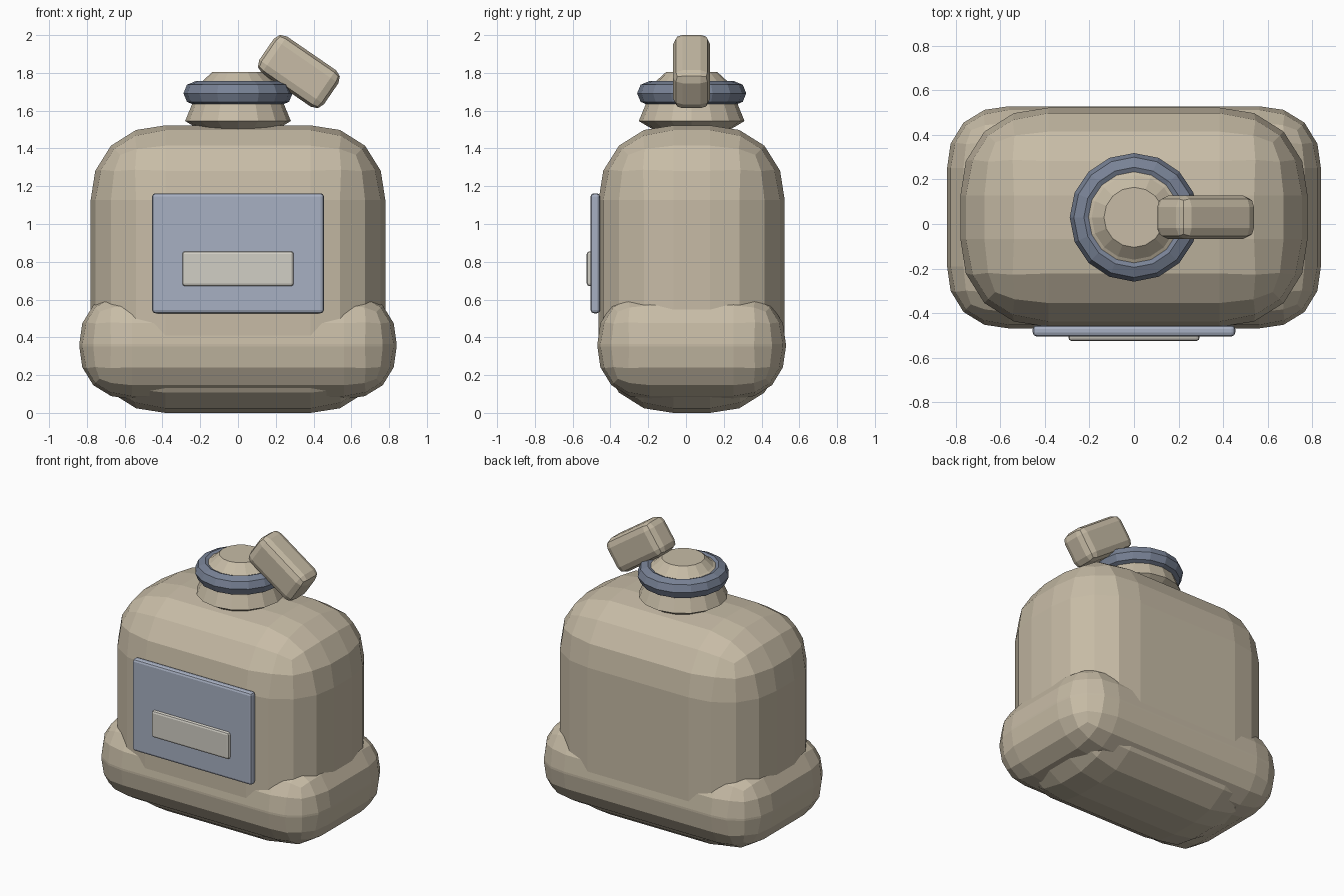
import bpy, bmesh, math
from mathutils import Vector

cube = bpy.data.objects.get("Cube")
if cube:
    bpy.data.objects.remove(cube, do_unlink=True)

MID_Y = 0.03  # depth centre of the canteen


def material(name, rgb):
    m = bpy.data.materials.new(name)
    m.use_nodes = True
    m.diffuse_color = (*rgb, 1)
    m.node_tree.nodes["Principled BSDF"].inputs["Base Color"].default_value = (*rgb, 1)
    return m


beige = material("beige shell", (0.57, 0.50, 0.38))
slate = material("dark slate collar", (0.19, 0.225, 0.305))
blue = material("pale blue panel", (0.39, 0.435, 0.54))
cream = material("pale cream label", (0.64, 0.62, 0.56))


def add_object(name, bm, mat):
    bmesh.ops.recalc_face_normals(bm, faces=bm.faces)
    mesh = bpy.data.meshes.new(name)
    bm.to_mesh(mesh)
    bm.free()
    mesh.materials.append(mat)
    ob = bpy.data.objects.new(name, mesh)
    bpy.context.collection.objects.link(ob)
    return ob


def rounded_box(name, size, centre, radius, segments, mat, tilt=0, profile=0.5):
    bm = bmesh.new()
    bmesh.ops.create_cube(bm, size=1)
    bmesh.ops.scale(bm, vec=Vector(size), verts=bm.verts)
    bmesh.ops.bevel(bm, geom=bm.edges[:], offset=radius, segments=segments,
                    profile=profile, affect='EDGES', clamp_overlap=True)
    ob = add_object(name, bm, mat)
    ob.location = centre
    ob.rotation_euler.y = tilt
    return ob


def lathe(name, profile, sides, mat, closed=False):
    bm = bmesh.new()
    pts = [bm.verts.new((r, 0, z)) for r, z in profile]
    pairs = list(zip(pts, pts[1:]))
    if closed:
        pairs.append((pts[-1], pts[0]))
    edges = [bm.edges.new(p) for p in pairs]
    bmesh.ops.spin(bm, geom=pts + edges, cent=(0, 0, 0), axis=(0, 0, 1),
                   angle=math.tau, steps=sides)
    bmesh.ops.remove_doubles(bm, verts=bm.verts, dist=0.0005)
    ob = add_object(name, bm, mat)
    ob.location.y = MID_Y
    return ob


# Main tank and the bulging foot around it
rounded_box("tank_body", (1.56, 0.985, 1.522), (0, MID_Y, 0.761), 0.395, 4, beige, profile=0.53)
rounded_box("tank_foot", (1.68, 0.998, 0.57), (0, MID_Y, 0.358), 0.278, 4, beige, profile=0.54)

# Neck with its stepped top
lathe("neck", [(0, 1.45), (0.17, 1.48), (0.28, 1.545), (0.245, 1.63),
               (0.22, 1.74), (0.19, 1.755), (0.135, 1.805), (0, 1.805)], 16, beige)

# Collar ring around the neck
ring = []
for i in range(8):
    a = math.tau * i / 8
    ring.append((0.225 + 0.064 * math.cos(a), 1.692 + 0.064 * math.sin(a)))
lathe("neck_collar", ring, 16, slate, closed=True)

# Tilted spout
rounded_box("spout", (0.415, 0.195, 0.235), (0.322, MID_Y, 1.807), 0.05, 2, beige,
            tilt=math.radians(34.5))

# Front panel and its label bar
rounded_box("front_panel", (0.91, 0.05, 0.635), (0, -0.48, 0.845), 0.017, 2, blue)
rounded_box("label_bar", (0.59, 0.035, 0.185), (0, -0.508, 0.763), 0.015, 2, cream)
